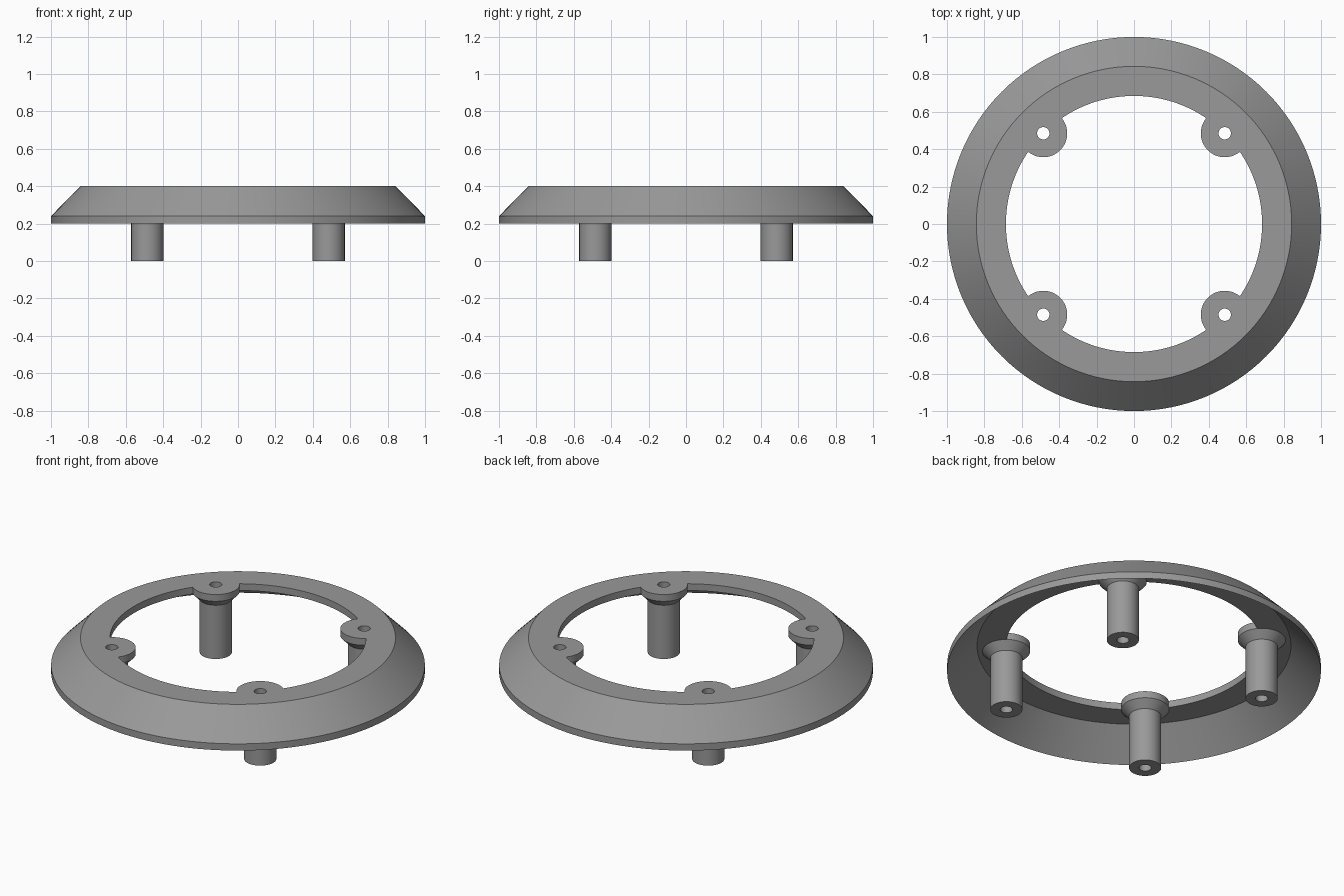
import bpy, bmesh, math

if "Cube" in bpy.data.objects:
    bpy.data.objects.remove(bpy.data.objects["Cube"])

grey = bpy.data.materials.new("plain grey")
grey.diffuse_color = (0.32, 0.32, 0.32, 1)
grey.use_nodes = True
grey.node_tree.nodes["Principled BSDF"].inputs["Base Color"].default_value = grey.diffuse_color

BOSS = 0.485        # boss offset in x and y
TOP, SKIN = 0.4, 0.04


def lathe(name, profile, steps, closed, at=(0, 0)):
    """Spin an (r, z) profile about a vertical axis; closed profiles make rings."""
    bm = bmesh.new()
    verts = [bm.verts.new((r, 0, z)) for r, z in profile]
    pairs = list(zip(verts, verts[1:]))
    if closed:
        pairs.append((verts[-1], verts[0]))
    edges = [bm.edges.new(p) for p in pairs]
    bmesh.ops.spin(bm, geom=verts + edges, cent=(0, 0, 0), axis=(0, 0, 1),
                   angle=2 * math.pi, steps=steps, use_merge=True)
    bmesh.ops.remove_doubles(bm, verts=bm.verts, dist=1e-5)
    if not closed:
        bmesh.ops.holes_fill(bm, edges=[e for e in bm.edges if e.is_boundary], sides=0)
    bmesh.ops.recalc_face_normals(bm, faces=bm.faces)
    mesh = bpy.data.meshes.new(name)
    bm.to_mesh(mesh)
    bm.free()
    mesh.materials.append(grey)
    obj = bpy.data.objects.new(name, mesh)
    obj.location = (at[0], at[1], 0)
    bpy.context.collection.objects.link(obj)
    return obj


def combine(target, other, operation):
    bpy.context.view_layer.objects.active = target
    mod = target.modifiers.new(operation, 'BOOLEAN')
    mod.operation, mod.solver, mod.object = operation, 'EXACT', other
    bpy.ops.object.modifier_apply(modifier=mod.name)
    bpy.data.objects.remove(other)


# Thin bezel: short rim, sloped skirt and flat top, hollow underneath
bezel = lathe("bezel_ring", [(1, 0.2), (1, 0.24), (0.843, TOP), (0.685, TOP),
                             (0.685, TOP - SKIN), (0.84, TOP - SKIN)], 128, True)

corners = [(sx * BOSS, sy * BOSS) for sx in (-1, 1) for sy in (-1, 1)]

# Mounting posts with a flared head level with the top
for c in corners:
    post = lathe("mounting_post", [(0.086, 0), (0.086, 0.317), (0.128, TOP - SKIN),
                                   (0.128, TOP)], 48, False, c)
    combine(bezel, post, 'UNION')

# Screw holes straight through the posts
for c in corners:
    drill = lathe("screw_hole", [(0.033, -0.1), (0.033, 0.5)], 32, False, c)
    combine(bezel, drill, 'DIFFERENCE')

bpy.ops.object.select_all(action='DESELECT')
bezel.select_set(True)
bpy.context.view_layer.objects.active = bezel
bpy.ops.object.shade_smooth_by_angle(angle=math.radians(30))
